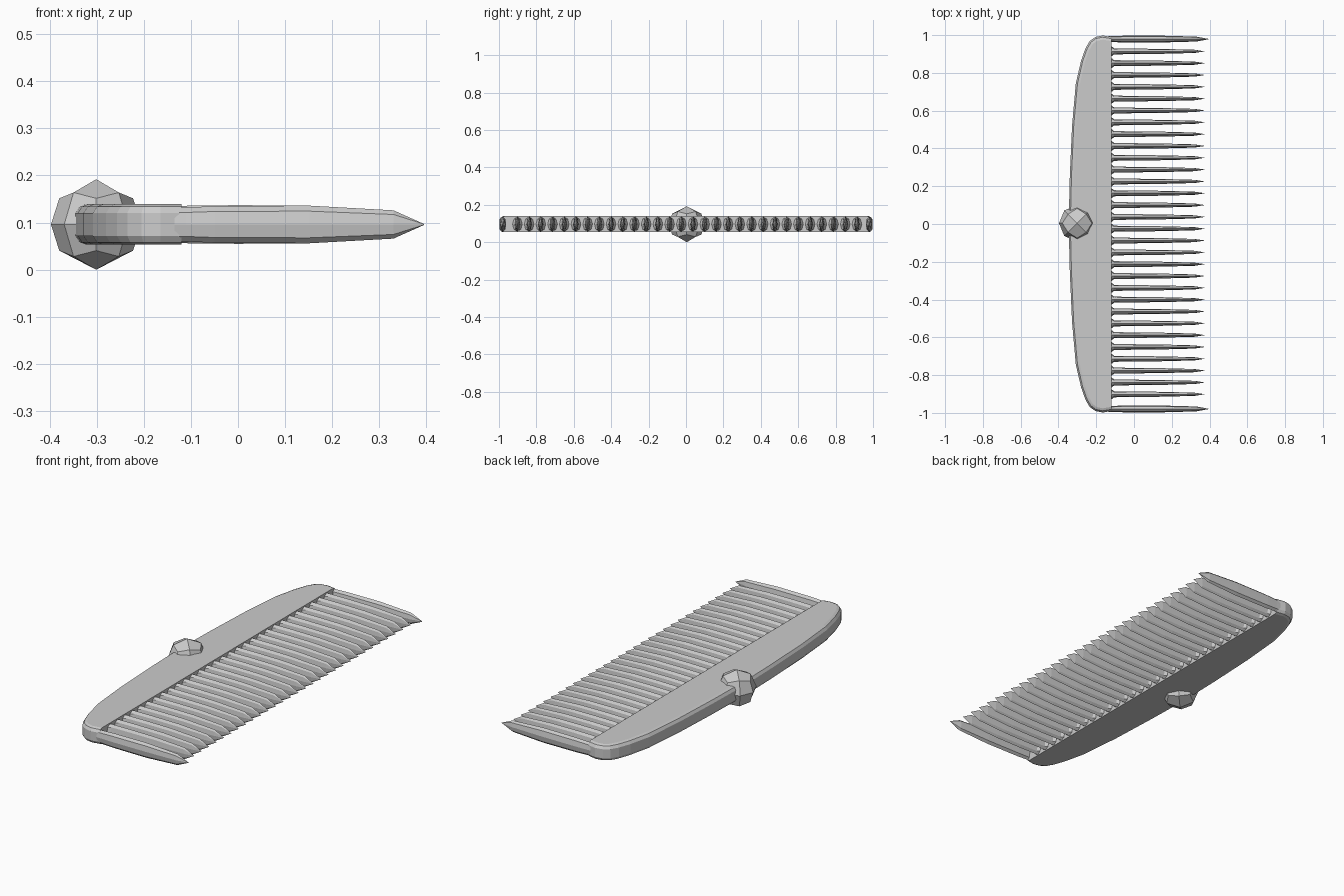
import bpy, bmesh, math
from mathutils import Matrix, Vector

if "Cube" in bpy.data.objects:
    bpy.data.objects.remove(bpy.data.objects["Cube"])

MID_Z = 0.099


def make_object(name, bm):
    bmesh.ops.recalc_face_normals(bm, faces=bm.faces)
    mesh = bpy.data.meshes.new(name)
    bm.to_mesh(mesh)
    bm.free()
    ob = bpy.data.objects.new(name, mesh)
    bpy.context.collection.objects.link(ob)
    return ob


def loft(bm, rings):
    """Skin equal-length rings of points and cap both ends."""
    vs = [[bm.verts.new(p) for p in ring] for ring in rings]
    n = len(vs[0])
    for a, b in zip(vs, vs[1:]):
        for i in range(n):
            j = (i + 1) % n
            bm.faces.new((a[i], a[j], b[j], b[i]))
    bm.faces.new(vs[0])
    bm.faces.new(vs[-1])


# Spine: curved plan outline, mirrored in y, with a chamfered back edge
half = [(-0.12, 0.99), (-0.165, 0.998), (-0.205, 0.99), (-0.235, 0.968),
        (-0.257, 0.93), (-0.28, 0.865), (-0.308, 0.745), (-0.328, 0.52),
        (-0.34, 0.25)]
outline = half + [(-0.346, 0.0)] + [(x, -y) for x, y in reversed(half)]


def spine_ring(z, inset):
    ring = []
    for i, (x, y) in enumerate(outline):
        a = Vector(outline[max(i - 1, 0)])
        b = Vector(outline[min(i + 1, len(outline) - 1)])
        t = (b - a).normalized()
        nx = -t.y if 0 < i < len(outline) - 1 else 0
        ny = t.x if 0 < i < len(outline) - 1 else -math.copysign(1, y)
        ring.append((x + nx * inset, y + ny * inset, z))
    return ring


bm = bmesh.new()
loft(bm, [spine_ring(0.056, 0.022), spine_ring(0.061, 0.009),
          spine_ring(0.075, 0), spine_ring(0.123, 0),
          spine_ring(0.137, 0.009), spine_ring(0.142, 0.022)])
make_object("spine", bm)


# Teeth: eight-sided tapered spikes with a flared root
def add_tooth(bm, y, stations):
    rings = []
    for x, hy, hz in stations:
        rings.append([(x, y + hy * math.cos(k * math.pi / 4),
                       MID_Z + hz * math.sin(k * math.pi / 4))
                      for k in range(8)])
    loft(bm, rings)


thin = [(-0.135, 0.027, 0.039), (-0.118, 0.026, 0.039), (-0.105, 0.016, 0.04),
        (0.0, 0.0145, 0.041), (0.15, 0.013, 0.04), (0.32, 0.0085, 0.03),
        (0.372, 0.0008, 0.001)]
bm = bmesh.new()
for i in range(30):
    add_tooth(bm, 0.914 - i * 0.0626, thin)
make_object("teeth", bm)

# Thicker guard tooth at each end
thick = [(-0.135, 0.016, 0.036), (-0.11, 0.016, 0.036), (-0.05, 0.018, 0.039),
         (0.15, 0.018, 0.04), (0.33, 0.013, 0.03), (0.395, 0.001, 0.001)]
bm = bmesh.new()
for side in (1, -1):
    add_tooth(bm, side * 0.979, thick)
make_object("end_teeth", bm)

# Faceted bead on the back: a once-divided cube pushed out to a sphere
bm = bmesh.new()
bmesh.ops.create_cube(bm, size=1)
bmesh.ops.subdivide_edges(bm, edges=bm.edges[:], cuts=1, use_grid_fill=True)
for v in bm.verts:
    v.co = v.co.normalized() * 0.096
bmesh.ops.rotate(bm, verts=bm.verts, cent=(0, 0, 0),
                 matrix=Matrix.Rotation(math.pi / 4, 3, 'Z'))
bmesh.ops.translate(bm, verts=bm.verts, vec=(-0.301, 0.004, MID_Z))
make_object("bead", bm)

# Rest the lowest point on the ground
low = min(v.co.z for o in bpy.data.objects for v in o.data.vertices)
for o in bpy.data.objects:
    o.location.z -= low
